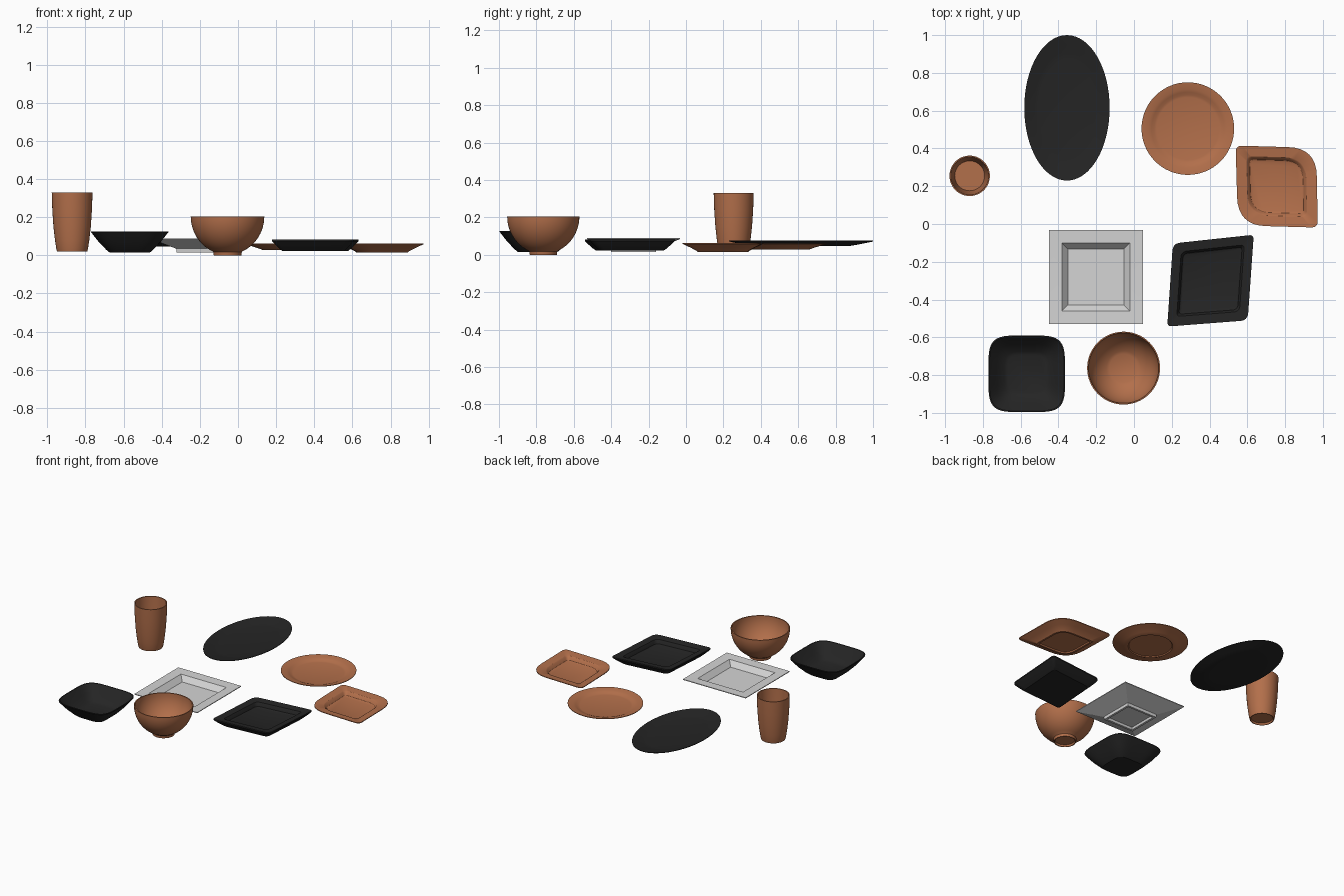
import bpy
import bmesh
import math
from mathutils import Vector

old_cube = bpy.data.objects.get("Cube")
if old_cube:
    bpy.data.objects.remove(old_cube, do_unlink=True)


def make_material(name, red, green, blue):
    material = bpy.data.materials.new(name)
    material.use_nodes = True
    color = (red, green, blue, 1)
    material.diffuse_color = color
    shader = material.node_tree.nodes["Principled BSDF"]
    shader.inputs["Base Color"].default_value = color
    shader.inputs["Roughness"].default_value = 0.6
    return material


terracotta = make_material("terracotta", 0.45, 0.16, 0.07)
black = make_material("black glaze", 0.018, 0.018, 0.018)
white = make_material("pale grey glaze", 0.66, 0.66, 0.66)


def ellipse(width=1.0, depth=1.0, power=2.0, count=64):
    """Outline of an ellipse, or of a soft square when power is above two."""
    points = []
    for i in range(count):
        angle = math.tau * i / count
        c, s = math.cos(angle), math.sin(angle)
        points.append((width * math.copysign(abs(c) ** (2 / power), c),
                       depth * math.copysign(abs(s) ** (2 / power), s)))
    return points


def rounded_polygon(corners, radii, steps=8):
    """Counter-clockwise outline whose corners are blended by short curves."""
    points = []
    for i, corner in enumerate(corners):
        here = Vector(corner)
        before = Vector(corners[i - 1])
        after = Vector(corners[(i + 1) % len(corners)])
        start = here + (before - here).normalized() * radii[i]
        end = here + (after - here).normalized() * radii[i]
        for k in range(steps + 1):
            t = k / steps
            points.append(tuple(start.lerp(here, t).lerp(here.lerp(end, t), t)))
    return points


def make_dish(name, center, outline, profile, material, angle=30):
    """Loft the outline along (scale, height) steps, from underside to inner floor."""
    bm = bmesh.new()
    rings = [[bm.verts.new((x * scale, y * scale, z)) for x, y in outline]
             for scale, z in profile]
    count = len(outline)
    for low, high in zip(rings, rings[1:]):
        for j in range(count):
            k = (j + 1) % count
            bm.faces.new((low[j], low[k], high[k], high[j]))
    bm.faces.new(rings[0][::-1])
    bm.faces.new(rings[-1])
    bmesh.ops.recalc_face_normals(bm, faces=bm.faces)
    mesh = bpy.data.meshes.new(name)
    bm.to_mesh(mesh)
    bm.free()
    mesh.materials.append(material)
    dish = bpy.data.objects.new(name, mesh)
    dish.location = (center[0], center[1], 0)
    bpy.context.collection.objects.link(dish)
    bpy.ops.object.select_all(action="DESELECT")
    dish.select_set(True)
    bpy.context.view_layer.objects.active = dish
    bpy.ops.object.shade_smooth_by_angle(angle=math.radians(angle))
    return dish


def bowl_arc(radius, bottom, top, start):
    """Quarter-round wall from the start radius up to the rim."""
    first = math.asin(start / radius)
    points = []
    for i in range(13):
        a = first + (math.pi / 2 - first) * i / 12
        rise = 1 - math.cos(a) / math.cos(first)
        points.append((radius * math.sin(a), bottom + (top - bottom) * rise))
    return points


# Tall cup with a recessed foot
make_dish("cup", (-0.87, 0.255), ellipse(),
          [(0.07, 0.032), (0.074, 0.02), (0.079, 0.02), (0.083, 0.035),
           (0.09, 0.08), (0.098, 0.15), (0.104, 0.24), (0.107, 0.33),
           (0.1, 0.33), (0.097, 0.24), (0.091, 0.15), (0.084, 0.08),
           (0.079, 0.045)], terracotta)

# Deep round bowl on a foot ring
make_dish("round_bowl", (-0.055, -0.763), ellipse(),
          [(0.062, 0.012), (0.066, 0), (0.072, 0), (0.075, 0.018)]
          + bowl_arc(0.193, 0.022, 0.205, 0.08)
          + bowl_arc(0.186, 0.032, 0.205, 0.075)[::-1], terracotta)

# Soft square bowl with flared walls
make_dish("square_bowl", (-0.568, -0.793), ellipse(0.203, 0.203, 4.5, 80),
          [(0.46, 0.015), (0.52, 0.015), (0.6, 0.028), (0.8, 0.07),
           (1, 0.122), (1, 0.126), (0.97, 0.126), (0.77, 0.076),
           (0.58, 0.038), (0.49, 0.03)], black)

# Long oval platter
make_dish("oval_platter", (-0.355, 0.615), ellipse(0.226, 0.385),
          [(0.58, 0.046), (0.66, 0.046), (0.8, 0.055), (1, 0.071),
           (1, 0.075), (0.86, 0.066), (0.76, 0.058), (0.68, 0.054)], black)

# Round plate
make_dish("round_plate", (0.285, 0.505), ellipse(),
          [(0.14, 0.034), (0.145, 0.028), (0.155, 0.028), (0.175, 0.036),
           (0.21, 0.047), (0.245, 0.057), (0.245, 0.061), (0.208, 0.056),
           (0.192, 0.05), (0.178, 0.043), (0.165, 0.04)], terracotta)

# Leaf-like square plate with two soft corners
leaf = rounded_polygon([(-0.217, 0.217), (-0.205, -0.205),
                        (0.218, -0.217), (0.21, 0.205)],
                       [0.035, 0.15, 0.035, 0.15])
make_dish("leaf_plate", (0.755, 0.198), leaf,
          [(0.54, 0.022), (0.56, 0.014), (0.62, 0.014), (0.66, 0.022),
           (0.82, 0.04), (1, 0.058), (1, 0.063), (0.74, 0.057),
           (0.71, 0.052), (0.66, 0.034), (0.62, 0.03)], terracotta)

# Square plate with a flat rim and a foot ring
square = [(-1, -1), (1, -1), (1, 1), (-1, 1)]
make_dish("square_plate", (-0.202, -0.28), square,
          [(0.1, 0.03), (0.105, 0.015), (0.12, 0.015), (0.122, 0.035),
           (0.249, 0.084), (0.249, 0.089), (0.18, 0.086), (0.148, 0.05)],
          white, 10)

# Skewed diamond plate
diamond = rounded_polygon([(-0.199, 0.197), (-0.229, -0.243),
                           (0.197, -0.21), (0.229, 0.243)],
                          [0.04, 0.025, 0.04, 0.025])
make_dish("diamond_plate", (0.405, -0.3), diamond,
          [(0.7, 0.022), (0.75, 0.022), (0.82, 0.034), (0.91, 0.053),
           (1, 0.074), (1, 0.082), (0.78, 0.076), (0.76, 0.07),
           (0.73, 0.05), (0.7, 0.046)], black)
